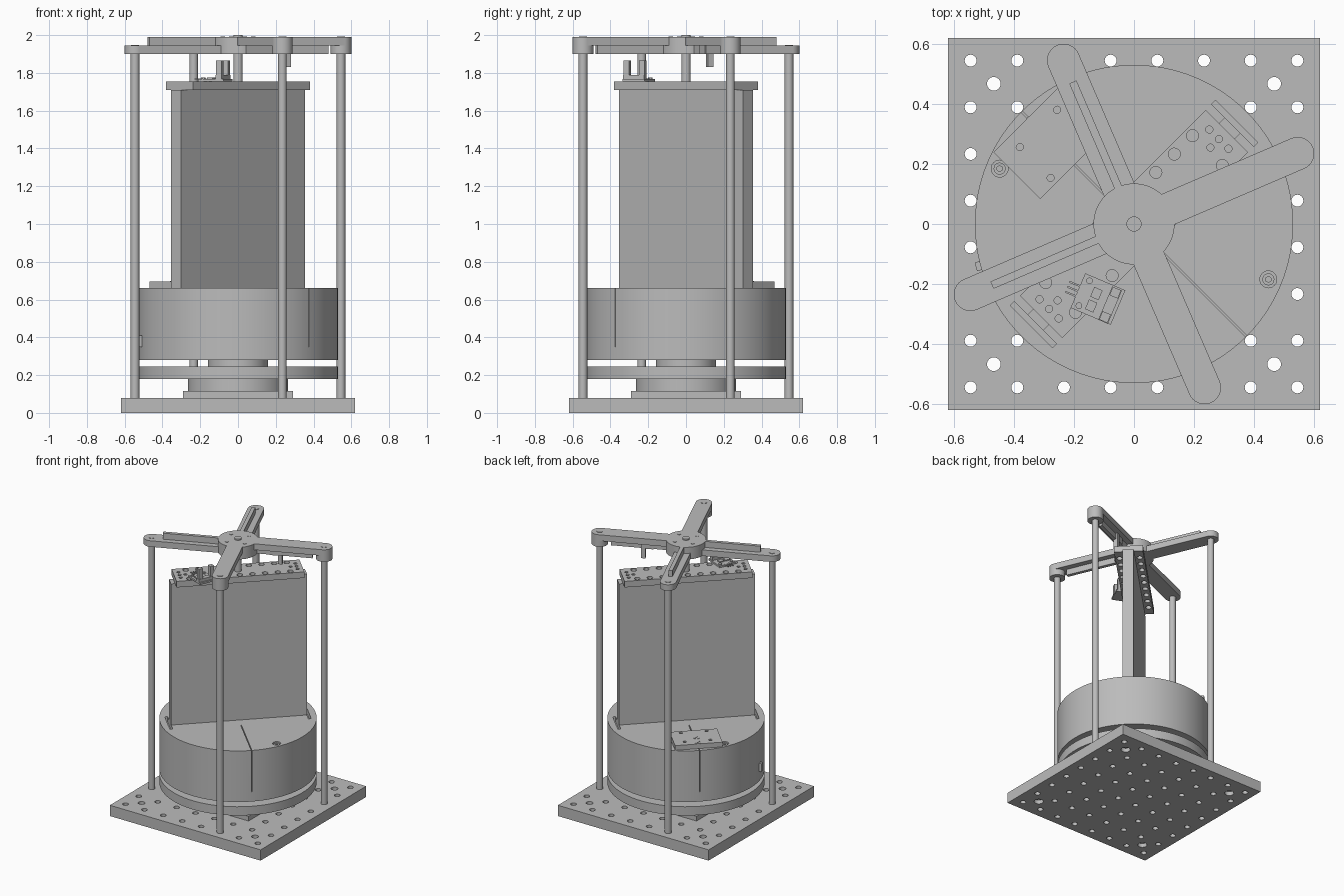
import bpy, bmesh
from math import radians, cos, sin
from mathutils import Matrix, Vector

cube = bpy.data.objects.get("Cube")
if cube:
    bpy.data.objects.remove(cube, do_unlink=True)

grey = bpy.data.materials.new("machined_grey")
grey.use_nodes = True
GREY = (0.5, 0.5, 0.5, 1)
grey.diffuse_color = GREY
grey.node_tree.nodes["Principled BSDF"].inputs["Base Color"].default_value = GREY

DIAGONAL = 45      # heading of the upright panel
parts = []


def polar(r, deg):
    return r * cos(radians(deg)), r * sin(radians(deg))


def along(s, t, deg):
    """Point s along a heading and t to its left."""
    a = radians(deg)
    return s * cos(a) - t * sin(a), s * sin(a) + t * cos(a)


def add_cyl(bm, xy, r, z0, z1, seg=24):
    m = Matrix.Translation((xy[0], xy[1], (z0 + z1) / 2))
    bmesh.ops.create_cone(bm, cap_ends=True, segments=seg, radius1=r,
                          radius2=r, depth=z1 - z0, matrix=m)


def add_box(bm, xy, size, z0, z1, deg=0):
    m = (Matrix.Translation((xy[0], xy[1], (z0 + z1) / 2))
         @ Matrix.Rotation(radians(deg), 4, "Z")
         @ Matrix.Diagonal((size[0], size[1], z1 - z0, 1)))
    bmesh.ops.create_cube(bm, size=1, matrix=m)


def finish(name, bm):
    mesh = bpy.data.meshes.new(name)
    bm.to_mesh(mesh)
    bm.free()
    mesh.materials.append(grey)
    obj = bpy.data.objects.new(name, mesh)
    bpy.context.collection.objects.link(obj)
    parts.append(obj)
    return obj


def cyl(name, xy, r, z0, z1, seg=24):
    bm = bmesh.new()
    add_cyl(bm, xy, r, z0, z1, seg)
    return finish(name, bm)


def box(name, xy, size, z0, z1, deg=0):
    bm = bmesh.new()
    add_box(bm, xy, size, z0, z1, deg)
    return finish(name, bm)


def cut(obj, bm):
    """Subtract the cutter mesh and discard the cutter."""
    cutter = finish("cutter", bm)
    parts.remove(cutter)
    cutter.hide_render = True
    mod = obj.modifiers.new("cut", "BOOLEAN")
    mod.operation, mod.solver, mod.object = "DIFFERENCE", "EXACT", cutter
    bpy.context.view_layer.objects.active = obj
    bpy.ops.object.modifier_apply(modifier=mod.name)
    bpy.data.objects.remove(cutter, do_unlink=True)


# Drilled base plate
base = box("base_plate", (0, 0), (1.24, 1.24), 0, 0.08)
holes = bmesh.new()
grid = [(i - 3.5) * 0.1555 for i in range(8)]
for x in grid:
    for y in grid:
        add_cyl(holes, (x, y), 0.02, -0.1, 0.2, 16)
for sx in (-1, 1):
    for sy in (-1, 1):
        add_cyl(holes, (sx * 0.467, sy * 0.467), 0.023, -0.1, 0.2, 16)
cut(base, holes)
bores = bmesh.new()
for sx in (-1, 1):
    for sy in (-1, 1):
        add_cyl(bores, (sx * 0.467, sy * 0.467), 0.032, -0.1, 0.03)
cut(base, bores)

# Turntable stack
box("bearing_flange", (0, 0), (0.58, 0.58), 0.08, 0.115)
cyl("bearing_body", (0, 0), 0.265, 0.115, 0.18, 64)
cyl("lower_disc", (0, 0), 0.53, 0.18, 0.245, 96)
cyl("spindle", (0, 0), 0.16, 0.245, 0.28, 48)

# Drum with radial seams, end slots and bolt pockets
drum = cyl("drum", (0, 0), 0.53, 0.28, 0.66, 96)
c = bmesh.new()
for deg in (-45, 135):
    add_box(c, polar(0.34, deg), (0.44, 0.005), 0.35, 0.7, deg)
for s in (-0.474, 0.474):
    add_box(c, along(s, 0, DIAGONAL), (0.02, 0.2), 0.62, 0.7, DIAGONAL)
for deg in (157.6, -22.4):
    add_cyl(c, polar(0.484, deg), 0.028, 0.62, 0.7)
cut(drum, c)
for deg in (157.6, -22.4):
    bolt = cyl("drum_bolt", polar(0.484, deg), 0.02, 0.615, 0.655)
    c = bmesh.new()
    add_cyl(c, polar(0.484, deg), 0.01, 0.64, 0.7, 6)
    cut(bolt, c)
box("side_clip", (-0.517, -0.14), (0.02, 0.03), 0.35, 0.41, 15)

# Raised cover block on the drum
cover = box("cover_block", polar(0.39, 135), (0.22, 0.325), 0.66, 0.695, 135)
c = bmesh.new()
for s in (0.305, 0.45):
    for t in (-0.088, 0.088):
        add_cyl(c, along(s, t, 135), 0.012, 0.68, 0.75, 12)
cut(cover, c)
for s in (0.403, 0.481):
    screw = cyl("cover_screw", polar(s, 135), 0.021, 0.69, 0.698)
    c = bmesh.new()
    add_box(c, polar(s, 135), (0.05, 0.005), 0.6955, 0.71, 90)
    cut(screw, c)

# Upright panel and its drilled cap
box("upright_panel", (0, 0), (0.93, 0.075), 0.64, 1.71, DIAGONAL)
cap = box("panel_cap", (0, 0), (0.875, 0.2), 1.71, 1.755, DIAGONAL)
c = bmesh.new()
for t in (-0.07, 0.07):
    for i in range(-4, 5):
        add_cyl(c, along(i * 0.0865, t, DIAGONAL), 0.02, 1.6, 1.8, 16)
for side in (-1, 1):
    for t in (-0.045, 0, 0.045):
        add_cyl(c, along(side * 0.4, t, DIAGONAL), 0.012, 1.735, 1.8, 12)
    add_cyl(c, along(side * 0.36, 0, DIAGONAL), 0.012, 1.735, 1.8, 12)
cut(cap, c)
cyl("axle", (0, 0), 0.025, 1.755, 2.0, 32)

# Fork sensor on a small circuit board
TILT = -23
CENTRE = Vector((-0.12, -0.25))


def on_board(u, v):
    return CENTRE + Vector(along(u, v, TILT))


box("sensor_board", CENTRE, (0.145, 0.125), 1.755, 1.768, TILT)
box("sensor_foot", on_board(0.045, -0.003), (0.035, 0.12), 1.768, 1.79, TILT)
for v in (-0.046, 0.042):
    box("sensor_prong", on_board(0.045, v), (0.03, 0.03), 1.79, 1.865, TILT)
for v in (-0.01, 0.005):
    box("board_chip", on_board(-0.012, v * 3), (0.03, 0.035), 1.768, 1.776, TILT)
for v in (0, 0.018, 0.036):
    box("sensor_pin", on_board(-0.085, v - 0.02), (0.05, 0.006), 1.764, 1.77, TILT)
for v in (-0.045, 0.045):
    cyl("board_screw", on_board(-0.05, v), 0.011, 1.768, 1.776, 12)

# Top spider: hub, four arms with stiffening ribs, posts
cyl("hub", (0, 0), 0.135, 1.9, 1.99, 64)
for i in range(4):
    cyl("hub_bolt", polar(0.088, 66 + 90 * i), 0.011, 1.985, 1.993, 16)
for i in range(4):
    deg = -66.7 + 90 * i
    high = i < 2
    z0, z1 = (1.945, 1.99) if high else (1.9, 1.945)
    r0, r1 = (1.9, 1.945) if high else (1.945, 1.99)
    end = polar(0.5935, deg)
    box("arm", polar(0.335, deg), (0.517, 0.11), z0, z1, deg)
    cyl("arm_pad", end, 0.055, 1.9, z1, 40)
    cyl("post_end", end, 0.021, z1 - 0.01, z1 + 0.003)
    box("arm_rib", polar(0.32, deg), (0.39, 0.026), r0, r1, deg)
    cyl("post", end, 0.023, 0.08, 1.9, 32)

# Trip flag hanging under one arm
box("flag_mount", polar(0.26, 23.3), (0.08, 0.04), 1.9, 1.945, 23.3)
box("trip_flag", polar(0.29, 25.5), (0.03, 0.03), 1.83, 1.945, 23.3)

# Smooth the round walls, keep edges sharp
bpy.ops.object.select_all(action="DESELECT")
for obj in parts:
    obj.select_set(True)
bpy.context.view_layer.objects.active = parts[0]
bpy.ops.object.shade_smooth_by_angle(angle=radians(30))
